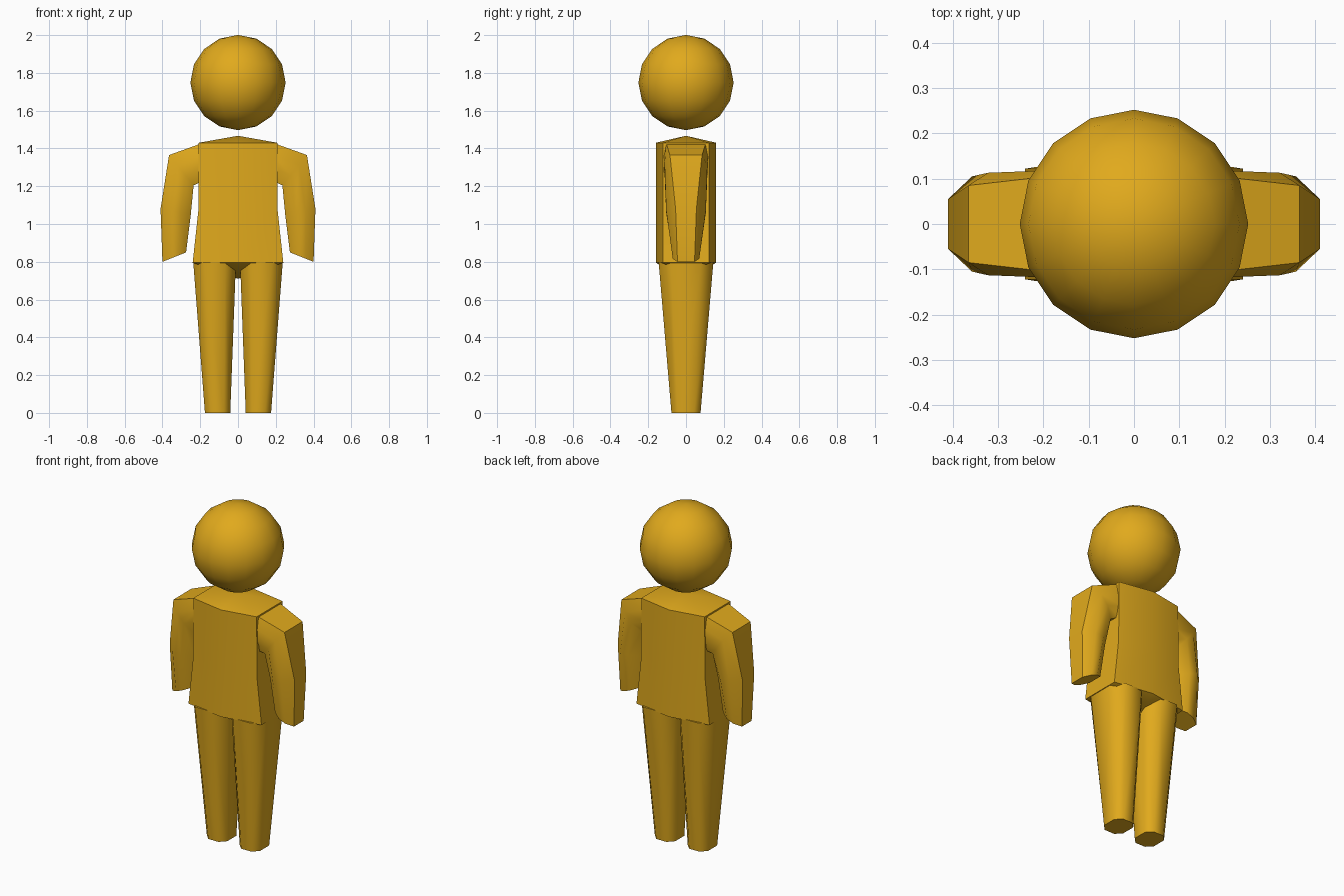
import bpy, math
from mathutils import Vector

if "Cube" in bpy.data.objects:
    bpy.data.objects.remove(bpy.data.objects["Cube"])

mat = bpy.data.materials.new("amber")
mat.diffuse_color = (0.75, 0.40, 0.012, 1)
mat.use_nodes = True
mat.node_tree.nodes["Principled BSDF"].inputs["Base Color"].default_value = mat.diffuse_color


def finish(ob, angle):
    ob.data.materials.append(mat)
    bpy.ops.object.select_all(action='DESELECT')
    ob.select_set(True)
    bpy.context.view_layer.objects.active = ob
    bpy.ops.object.shade_smooth_by_angle(angle=math.radians(angle))


def loft(name, rings, start=None, end=None, mirror=False, angle=50):
    """Skin a list of equal-length rings; each end closes to an apex or a flat cap."""
    n = len(rings[0])
    verts = [Vector(p) for r in rings for p in r]
    faces = []
    for k in range(len(rings) - 1):
        for i in range(n):
            j = (i + 1) % n
            faces.append((k*n + i, k*n + j, (k+1)*n + j, (k+1)*n + i))
    for base, apex, flip in ((0, start, True), ((len(rings)-1)*n, end, False)):
        idx = [base + i for i in range(n)]
        if flip:
            idx.reverse()
        if apex is None:
            faces.append(tuple(idx))
        else:
            verts.append(Vector(apex))
            a = len(verts) - 1
            faces += [(idx[i], idx[(i+1) % n], a) for i in range(n)]
    me = bpy.data.meshes.new(name)
    me.from_pydata(verts, [], faces)
    ob = bpy.data.objects.new(name, me)
    bpy.context.collection.objects.link(ob)
    finish(ob, angle)
    if mirror:
        ob.modifiers.new("mirror", 'MIRROR')
    return ob


# head
bpy.ops.mesh.primitive_uv_sphere_add(segments=16, ring_count=8, radius=0.252,
                                     location=(0, 0, 1.749))
bpy.context.object.name = "head"
finish(bpy.context.object, 60)


# torso: six-sided shell with shallow cone ends
def torso_ring(w, z):
    return [(w, -.122, z), (w, .122, z), (0, .16, z),
            (-w, .122, z), (-w, -.122, z), (0, -.16, z)]


loft("torso", [torso_ring(.24, .795), torso_ring(.21, 1.07), torso_ring(.208, 1.43)],
     start=(0, 0, .71), end=(0, 0, 1.467))


# arms: octagonal rings slung between an outer and an inner profile point
def arm_ring(outer, inner, flat, wide):
    o, i = Vector((outer[0], 0, outer[1])), Vector((inner[0], 0, inner[1]))
    spec = [(0, flat), (.33, wide), (.67, wide), (1, flat),
            (1, -flat), (.67, -wide), (.33, -wide), (0, -flat)]
    return [o.lerp(i, t) + Vector((0, y, 0)) for t, y in spec]


loft("arms", [arm_ring((.40, .80), (.275, .85), .045, .07),
              arm_ring((.41, 1.08), (.25, 1.05), .055, .105),
              arm_ring((.365, 1.365), (.235, 1.205), .085, .113),
              arm_ring((.19, 1.428), (.19, 1.225), .105, .118)],
     mirror=True)


# legs: tapered octagons
def leg_ring(x, hx, hy, z):
    return [(x + a*hx, b*hy, z) for a, b in
            [(1, -.55), (1, .55), (.5, 1), (-.5, 1),
             (-1, .55), (-1, -.55), (-.5, -1), (.5, -1)]]


loft("legs", [leg_ring(.108, .067, .077, 0), leg_ring(.124, .113, .145, .80)],
     mirror=True)
